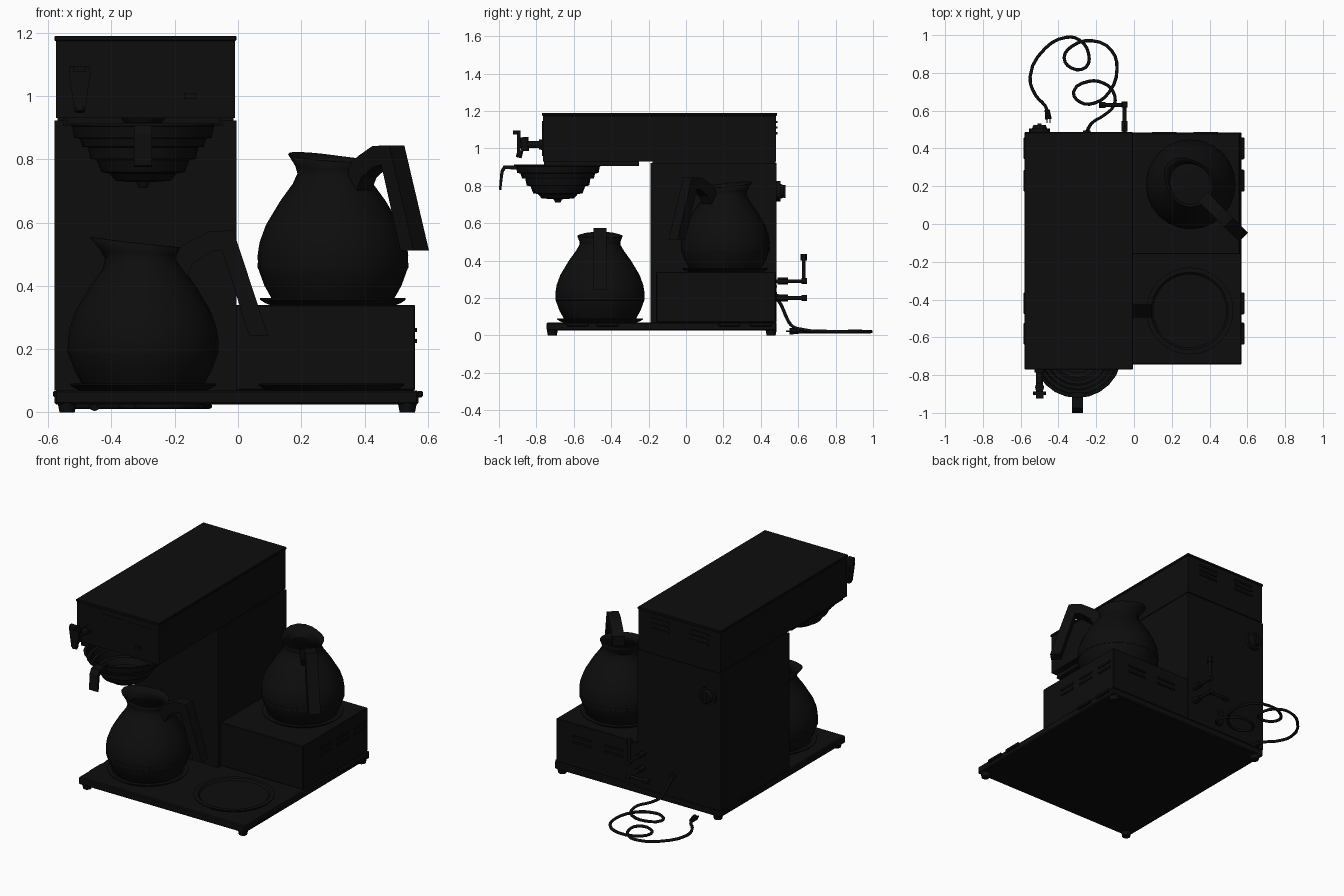
import bpy, bmesh, math
from mathutils import Matrix, Vector

if "Cube" in bpy.data.objects:
    bpy.data.objects.remove(bpy.data.objects["Cube"])

mat = bpy.data.materials.new("black_enamel")
mat.diffuse_color = (0.004, 0.004, 0.004, 1)
mat.use_nodes = True
mat.node_tree.nodes["Principled BSDF"].inputs["Base Color"].default_value = mat.diffuse_color


def finish(name, bm, smooth=False, M=None):
    if M is not None:
        bm.transform(M)
    me = bpy.data.meshes.new(name)
    bm.to_mesh(me)
    bm.free()
    me.materials.append(mat)
    ob = bpy.data.objects.new(name, me)
    bpy.context.collection.objects.link(ob)
    if smooth:
        bpy.ops.object.select_all(action='DESELECT')
        ob.select_set(True)
        bpy.context.view_layer.objects.active = ob
        bpy.ops.object.shade_smooth_by_angle(angle=math.radians(35))
    return ob


def box(name, x0, x1, y0, y1, z0, z1, bevel=0.0):
    bm = bmesh.new()
    bmesh.ops.create_cube(bm, size=1)
    bm.transform(Matrix.Translation(((x0 + x1) / 2, (y0 + y1) / 2, (z0 + z1) / 2))
                 @ Matrix.Diagonal((x1 - x0, y1 - y0, z1 - z0, 1)))
    if bevel:
        bmesh.ops.bevel(bm, geom=bm.edges[:], offset=bevel, segments=1, affect='EDGES')
    return finish(name, bm)


def lathe(name, prof, M, n=24, thick=0.0, warp=None):
    """Revolve (radius, z) points round z; warp may reshape each point."""
    bm = bmesh.new()
    rings = []
    for r, z in prof:
        ring = []
        for i in range(n):
            a = math.tau * i / n
            rr, zz = warp(r, z, a) if warp else (r, z)
            ring.append(bm.verts.new((rr * math.cos(a), rr * math.sin(a), zz)))
        rings.append(ring)
    for a, b in zip(rings, rings[1:]):
        for i in range(n):
            j = (i + 1) % n
            bm.faces.new((a[i], a[j], b[j], b[i]))
    bm.faces.new(rings[0][::-1])
    if not thick:
        bm.faces.new(rings[-1])
    bmesh.ops.recalc_face_normals(bm, faces=bm.faces[:])
    ob = finish(name, bm, True, M)
    if thick:
        m = ob.modifiers.new("wall", 'SOLIDIFY')
        m.thickness, m.offset = thick, 0
    return ob


def prism(name, pts, width, M):
    """Extrude an (x, z) outline along y, centred."""
    bm = bmesh.new()
    f = bm.faces.new([bm.verts.new((x, -width / 2, z)) for x, z in pts])
    g = bmesh.ops.extrude_face_region(bm, geom=[f])["geom"]
    bmesh.ops.translate(bm, vec=(0, width, 0), verts=[v for v in g if isinstance(v, bmesh.types.BMVert)])
    bmesh.ops.recalc_face_normals(bm, faces=bm.faces[:])
    return finish(name, bm, False, M)


def rod(name, p, q, r, n=12, r2=None):
    p, q = Vector(p), Vector(q)
    bm = bmesh.new()
    bmesh.ops.create_cone(bm, cap_ends=True, segments=n, radius1=r, radius2=r if r2 is None else r2,
                          depth=(q - p).length)
    M = Matrix.Translation((p + q) / 2) @ (q - p).to_track_quat('Z', 'Y').to_matrix().to_4x4()
    return finish(name, bm, True, M)


# Base, feet and housing
box("base_plate", -.58, .57, -.745, .485, .025, .07, .006)
for x in (-.54, .535):
    for y in (-.715, .455):
        rod("foot", (x, y, 0), (x, y, .03), .024, 12, .03)
box("tower", -.58, -.005, -.19, .485, .07, .922)
box("tower_seam", -.57, -.015, -.18, .478, .92, .932)
box("brew_head", -.575, -.01, -.765, .482, .93, 1.176)
box("head_lid", -.58, -.005, -.77, .486, 1.174, 1.19, .003)
box("rear_step", -.02, .56, -.16, .48, .07, .34, .004)

# Front control panel
box("control_plate", -.40, -.25, -.769, -.76, .96, 1.145)
box("label_plate", -.23, -.05, -.768, -.76, 1.09, 1.14)
box("switch", -.17, -.135, -.775, -.76, .99, 1.01)

# Warmers: rear step, front left, front right
warm = [(.20, 0), (.215, .006), (.23, .016), (.23, .021), (.205, .021), (.195, .012), (.01, .012)]
for x, y, z in ((.3, .21, .34), (-.3, -.46, .07), (.295, -.46, .07)):
    lathe("warmer_plate", warm, Matrix.Translation((x, y, z)), 32)


# Carafes: body with pulled spout, band, handle
def spout(r, z, a):
    if z < .38:
        return r, z
    w = max(0, -math.cos(a)) ** 4
    t = (z - .38) / .065
    return r + .045 * w * t, z - (.012 * math.cos(a) - .008 * w) * t


body = [(.19, 0), (.215, .045), (.235, .10), (.236, .14), (.23, .18), (.21, .235), (.165, .31),
        (.125, .365), (.108, .395), (.108, .415), (.120, .445)]
handle = [(.09, .36), (.09, .42), (.15, .455), (.21, .485), (.285, .487), (.395, .155), (.335, .155),
          (.25, .425), (.215, .42), (.16, .385), (.14, .345)]
for pos, rot in (((-.3, -.46, .088), 0), ((.3, .21, .357), -45)):
    M = Matrix.Translation(pos) @ Matrix.Rotation(math.radians(rot), 4, 'Z')
    lathe("carafe_body", body, M, 24, .004, spout)
    lathe("carafe_band", [(.23, .095), (.238, .10), (.238, .115), (.23, .12)], M)
    prism("carafe_handle", handle, .068, M)

# Brew basket on rails, with handle
basket = [(.012, .712), (.02, .73), (.085, .735), (.105, .758), (.13, .762), (.145, .80), (.165, .803),
          (.172, .84), (.19, .842), (.198, .868), (.215, .87), (.222, .905), (.235, .91)]
lathe("brew_basket", basket, Matrix.Translation((-.3, -.685, 0)), 24, .006)
prism("basket_handle", [(-.89, .908), (-.975, .908), (-.992, .88), (-1, .78), (-.988, .775), (-.976, .87),
                        (-.965, .89), (-.89, .885)], .058,
      Matrix.Translation((-.3, 0, 0)) @ Matrix.Rotation(math.pi / 2, 4, 'Z'))
for s in (-1, 1):
    xc = -.3 + s * .235
    box("basket_rail", xc - .018, xc + .018, -.76, -.25, .905, .912)
    box("rail_web", xc + s * .012 - .004, xc + s * .012 + .004, -.76, -.25, .91, .932)
box("rail_stop", -.54, -.06, -.262, -.25, .905, .932)
lathe("spray_head", [(.06, .915), (.07, .932)], Matrix.Translation((-.3, -.67, 0)))

# Hot water tap
rod("tap_stem", (-.5, -.765, 1.02), (-.5, -.89, 1.02), .018)
rod("tap_collar", (-.5, -.765, 1.02), (-.5, -.785, 1.02), .026)
rod("tap_nozzle", (-.5, -.865, 1.06), (-.5, -.86, .985), .024, 12, .02)
lever = prism("tap_lever", [(-.03, 1.095), (.03, 1.095), (.034, 1.07), (.018, .96), (-.018, .96), (-.034, 1.07)],
              .018, Matrix.Translation((-.5, -.895, 0)))
rod("tap_spout", (-.5, -.885, .99), (-.5, -.895, .95), .016)
box("tap_thumb_pad", -.52, -.48, -.925, -.89, 1.075, 1.095)

# Vents on the back, step side and base edges
for xc in (-.43, -.16):
    for k in range(3):
        z = 1.075 + k * .03
        box("head_vent", xc - .065, xc + .065, .48, .488, z, z + .012)
for yc in (.06, .23, .40):
    for k in range(2):
        z = .22 + k * .035
        box("step_side_vent", .555, .566, yc - .055, yc + .055, z, z + .012)
for xc in (.16, .38):
    for k in range(2):
        z = .22 + k * .035
        box("step_back_vent", xc - .065, xc + .065, .475, .487, z, z + .012)
for s in (-1, 1):
    for yc in (-.58, -.42, .23, .40):
        xa, xb = sorted((s * .565, s * .584))
        box("base_side_tab", xa, xb, yc - .058, yc + .058, .048, .068, .004)

# Back thermostat knob and bracket
rod("knob_base", (-.50, .483, .77), (-.50, .505, .77), .055, 20)
rod("knob", (-.50, .505, .77), (-.50, .525, .77), .04, 20, .032)
box("knob_grip", -.51, -.49, .52, .532, .735, .805)

# Water inlet fittings
for z in (.29, .20):
    rod("inlet_pipe", (-.05, .48, z), (-.05, .635, z), .010)
    rod("inlet_nut", (-.05, .49, z), (-.05, .545, z), .019, 6)
    end = (-.05, .63, .40) if z > .25 else (-.15, .63, z)
    tip = (-.05, .63, .435) if z > .25 else (-.185, .63, z)
    rod("inlet_elbow", (-.05, .63, z), end, .010)
    rod("inlet_cap", end, tip, .017, 6)
    rod("inlet_joint", (-.05, .617, z), (-.05, .648, z), .016)

# Power cord lying on the floor, and plug
path = [(-.25, .485, .20), (-.24, .51, .16), (-.21, .545, .08), (-.16, .575, .045), (-.105, .63, .03),
        (-.11, .70, .02), (-.16, .745, .02), (-.24, .755, .02), (-.32, .70, .02), (-.285, .645, .02),
        (-.21, .64, .02), (-.13, .70, .022), (-.09, .82, .02), (-.12, .92, .02), (-.22, .97, .02),
        (-.33, .94, .02), (-.37, .88, .02), (-.33, .825, .02), (-.255, .83, .02), (-.24, .90, .022),
        (-.29, .975, .02), (-.36, .988, .02), (-.47, .93, .02), (-.55, .78, .02), (-.52, .68, .02),
        (-.47, .625, .02), (-.46, .60, .02)]
cu = bpy.data.curves.new("power_cord", 'CURVE')
cu.dimensions, cu.bevel_depth, cu.bevel_resolution, cu.resolution_u = '3D', .009, 1, 3
cu.use_fill_caps = True
sp = cu.splines.new('BEZIER')
sp.bezier_points.add(len(path) - 1)
for bp, p in zip(sp.bezier_points, path):
    bp.co = p
    bp.handle_left_type = bp.handle_right_type = 'AUTO'
cu.materials.append(mat)
bpy.context.collection.objects.link(bpy.data.objects.new("power_cord", cu))
rod("cord_grommet", (-.25, .48, .20), (-.25, .495, .20), .02)
rod("plug", (-.46, .605, .022), (-.453, .555, .022), .013, 8, .018)
for x in (-.461, -.445):
    box("plug_pin", x - .002, x + .002, .535, .558, .017, .027)
